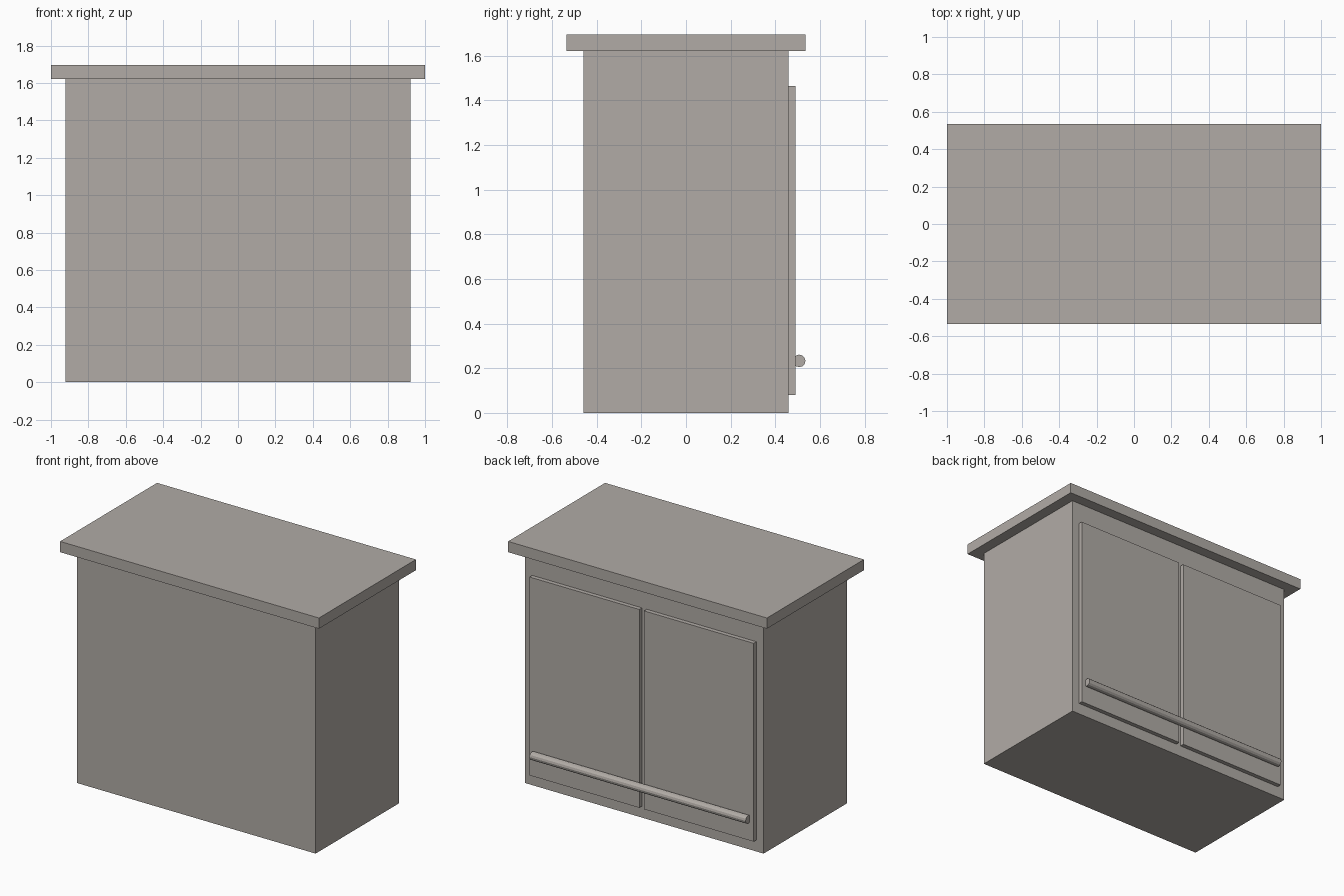
import bpy
import math

if "Cube" in bpy.data.objects:
    bpy.data.objects.remove(bpy.data.objects["Cube"])

paint = bpy.data.materials.new("warm_grey")
paint.diffuse_color = (0.44, 0.41, 0.38, 1)
paint.use_nodes = True
paint.node_tree.nodes["Principled BSDF"].inputs["Base Color"].default_value = paint.diffuse_color


def box(name, low, high):
    """Box between two opposite corners."""
    bpy.ops.mesh.primitive_cube_add(
        size=1, location=[(a + b) / 2 for a, b in zip(low, high)])
    obj = bpy.context.object
    obj.name = name
    obj.scale = [b - a for a, b in zip(low, high)]
    bpy.ops.object.transform_apply(location=False, rotation=False, scale=True)
    obj.data.materials.append(paint)
    return obj


# Cabinet carcass and overhanging worktop
box("cabinet_body", (-0.922, -0.46, 0), (0.922, 0.46, 1.62))
box("worktop", (-1, -0.535, 1.62), (1, 0.535, 1.695))

# Pair of raised doors on the back face
for side, x0, x1 in (("left", -0.866, -0.018), ("right", 0.018, 0.866)):
    box(side + "_door", (x0, 0.46, 0.08), (x1, 0.49, 1.465))

# Long rail handle across both doors
bpy.ops.mesh.primitive_cylinder_add(
    vertices=12, radius=0.028, depth=1.67,
    location=(0, 0.507, 0.233), rotation=(0, math.pi / 2, 0))
rail = bpy.context.object
rail.name = "rail_handle"
rail.data.materials.append(paint)
